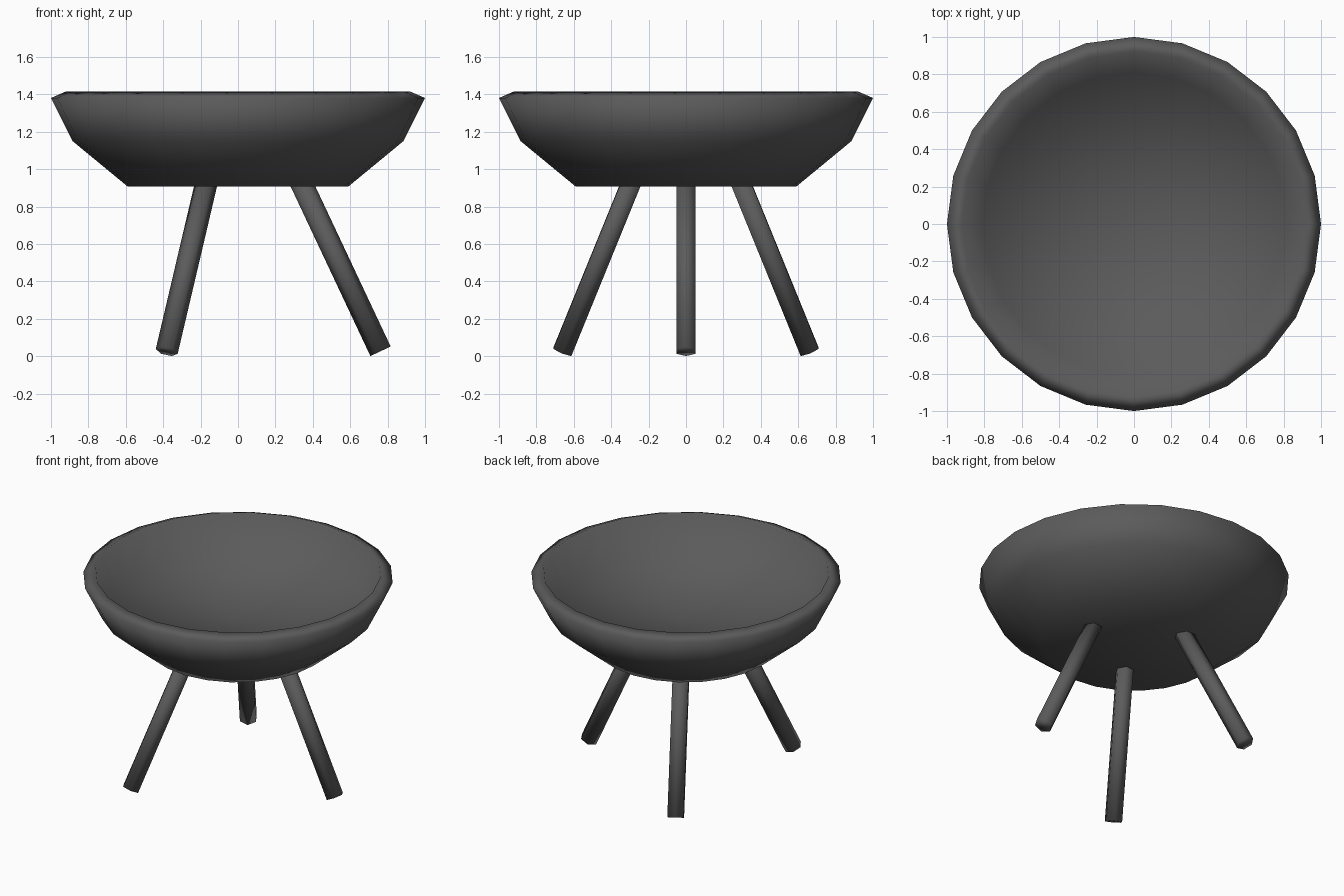
import bpy
import bmesh
import math
from mathutils import Matrix, Vector

if "Cube" in bpy.data.objects:
    bpy.data.objects.remove(bpy.data.objects["Cube"], do_unlink=True)

# One dark grey for the whole piece
grey = bpy.data.materials.new("dark grey")
grey.use_nodes = True
GREY = (0.105, 0.105, 0.105, 1)
grey.diffuse_color = GREY
grey.node_tree.nodes["Principled BSDF"].inputs["Base Color"].default_value = GREY


def add_object(name, bm):
    bmesh.ops.recalc_face_normals(bm, faces=bm.faces)
    for face in bm.faces:
        face.smooth = True
    mesh = bpy.data.meshes.new(name)
    bm.to_mesh(mesh)
    bm.free()
    mesh.materials.append(grey)
    bpy.context.collection.objects.link(bpy.data.objects.new(name, mesh))


# Bowl: outer wall, bevelled rim, steep inner wall and shallow floor, spun around z
SIDES = 24
profile = [(0, 0.907), (0.59, 0.907), (0.885, 1.15), (1.0, 1.38),
           (0.92, 1.415), (0.81, 1.18), (0, 1.09)]
bm = bmesh.new()
points = [bm.verts.new((r, 0, z)) for r, z in profile]
edges = [bm.edges.new(pair) for pair in zip(points, points[1:])]
bmesh.ops.spin(bm, geom=points + edges, cent=(0, 0, 0), axis=(0, 0, 1),
               angle=math.tau, steps=SIDES)
bmesh.ops.remove_doubles(bm, verts=bm.verts, dist=0.001)
add_object("bowl", bm)

# Three splayed six-sided legs, ending inside the bowl's base
foot, top = Vector((0.762, 0, 0.026)), Vector((0.325, 0, 0.955))
axis = top - foot
for i, name in enumerate(("left_leg", "back_right_leg", "front_right_leg")):
    bm = bmesh.new()
    bmesh.ops.create_cone(bm, cap_ends=True, segments=6, radius1=0.06,
                          radius2=0.06, depth=axis.length)
    # Put a corner of the hexagon on the outward side
    corner = max(bm.verts, key=lambda v: v.co.x).co
    bm.transform(Matrix.Rotation(-math.atan2(corner.y, corner.x), 4, 'Z'))
    bm.transform(Matrix.Translation((foot + top) / 2)
                 @ Matrix.Rotation(math.atan2(axis.x, axis.z), 4, 'Y'))
    bm.transform(Matrix.Rotation(i * math.tau / 3, 4, 'Z'))
    add_object(name, bm)
